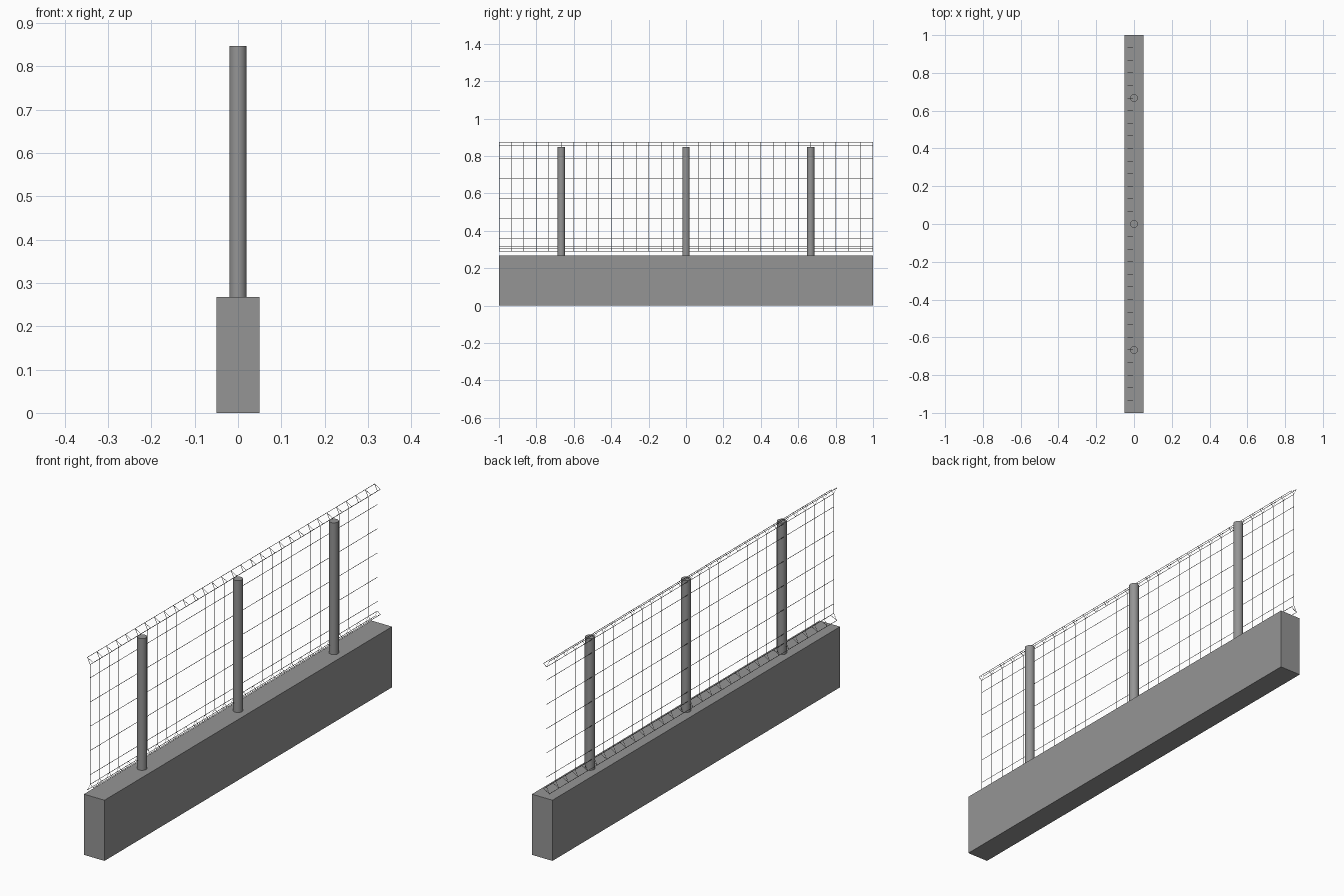
import bpy
import bmesh

cube = bpy.data.objects.get("Cube")
if cube:
    bpy.data.objects.remove(cube, do_unlink=True)

BASE_TOP, POST_TOP = 0.267, 0.847
WIRE = 0.0025            # width of the flat wires
PITCH = 2 / 30           # spacing of the upright wires
PANEL_X = -0.02

grey = bpy.data.materials.new("concrete_grey")
grey.use_nodes = True
colour = (0.3, 0.3, 0.3, 1)
grey.diffuse_color = colour
grey.node_tree.nodes["Principled BSDF"].inputs["Base Color"].default_value = colour


def mesh_object(name, bm):
    mesh = bpy.data.meshes.new(name)
    bm.to_mesh(mesh)
    bm.free()
    mesh.materials.append(grey)
    obj = bpy.data.objects.new(name, mesh)
    bpy.context.collection.objects.link(obj)
    return obj


def ribbon(bm, path, offset):
    """Flat strip along path, widened by the offset on both sides."""
    pairs = []
    for p in path:
        pairs.append([bm.verts.new([c + s * o for c, o in zip(p, offset)])
                      for s in (-1, 1)])
    for a, b in zip(pairs, pairs[1:]):
        bm.faces.new((a[0], a[1], b[1], b[0]))


# Wall base
bm = bmesh.new()
bmesh.ops.create_cube(bm, size=1)
for v in bm.verts:
    v.co = (v.co.x * 0.1, v.co.y * 2, (v.co.z + 0.5) * BASE_TOP)
mesh_object("wall_base", bm)

# Round posts
for label, y in (("front", -2 / 3), ("middle", 0), ("back", 2 / 3)):
    bpy.ops.mesh.primitive_cylinder_add(
        vertices=24, radius=0.02, depth=POST_TOP - BASE_TOP,
        location=(0, y, (POST_TOP + BASE_TOP) / 2))
    post = bpy.context.object
    post.name = label + "_post"
    post.data.materials.append(grey)
    bpy.ops.object.shade_smooth_by_angle()

# Triangular folds along the top and bottom edges of the panel
top_fold = [(PANEL_X, 0.845), (-0.034, 0.873), (-0.006, 0.857)]
middle = (0.845 + 0.318) / 2
bottom_fold = [(x, 2 * middle - z) for x, z in top_fold]

# Upright wires, each bent round both folds
bm = bmesh.new()
profile = top_fold[1:] + top_fold[:1] + bottom_fold[:1] + bottom_fold[1:]
for i in range(31):
    limit = 1 - WIRE / 2
    y = max(-limit, min(limit, -1 + i * PITCH))
    ribbon(bm, [(x, y, z) for x, z in profile], (0, WIRE / 2, 0))
    for fold in (top_fold, bottom_fold):
        ribbon(bm, [(x, y, z) for x, z in fold[:2]], (0, WIRE / 2, 0))
        ribbon(bm, [(x, y, z) for x, z in (fold[2], fold[0])], (0, WIRE / 2, 0))
mesh_object("upright_wires", bm)

# Lengthwise wires on the panel and at each fold corner
bm = bmesh.new()
rows = [(PANEL_X, 0.36 + i * 0.1067) for i in range(5)]
for x, z in rows + top_fold + bottom_fold:
    ribbon(bm, [(x, -1, z), (x, 1, z)], (0, 0, WIRE / 2))
mesh_object("lengthwise_wires", bm)
